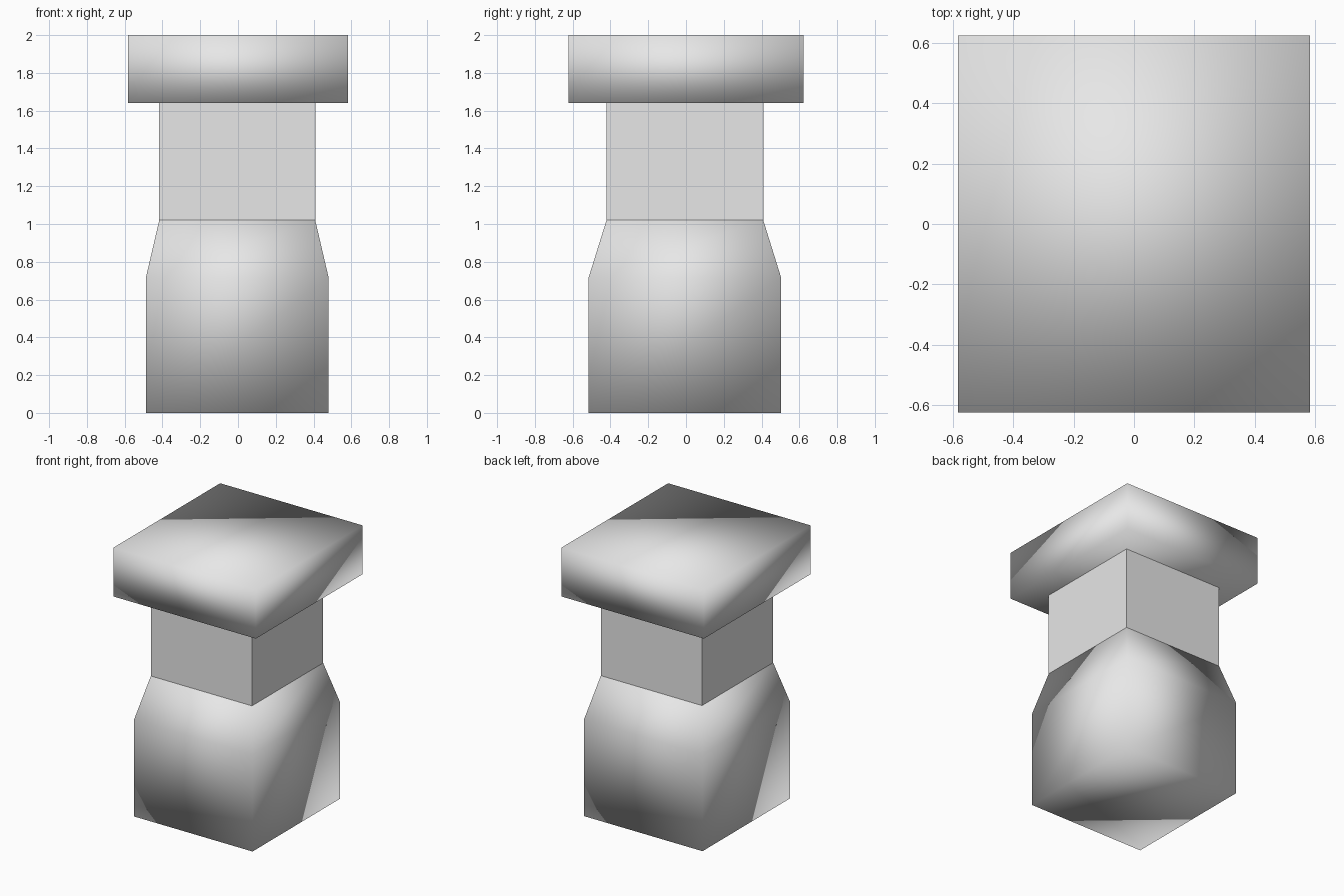
import bpy
import bmesh

cube = bpy.data.objects.get("Cube")
if cube:
    bpy.data.objects.remove(cube, do_unlink=True)

grey = bpy.data.materials.new("light_grey")
grey.use_nodes = True
colour = (0.8, 0.8, 0.8, 1)
grey.diffuse_color = colour
grey.node_tree.nodes["Principled BSDF"].inputs["Base Color"].default_value = colour


def block(name, levels, centre=(0, 0), smooth=False):
    """Closed rectangular stack; each level is (half width, half depth, z)."""
    bm = bmesh.new()
    rings = []
    for hx, hy, z in levels:
        corners = [(-1, -1), (1, -1), (1, 1), (-1, 1)]
        rings.append([bm.verts.new((centre[0] + sx * hx, centre[1] + sy * hy, z))
                      for sx, sy in corners])
    for low, high in zip(rings, rings[1:]):
        for i in range(4):
            j = (i + 1) % 4
            bm.faces.new((low[i], low[j], high[j], high[i]))
    bm.faces.new(rings[0][::-1])
    bm.faces.new(rings[-1])
    bmesh.ops.recalc_face_normals(bm, faces=bm.faces)
    for face in bm.faces:
        face.smooth = smooth
    mesh = bpy.data.meshes.new(name)
    bm.to_mesh(mesh)
    bm.free()
    mesh.materials.append(grey)
    obj = bpy.data.objects.new(name, mesh)
    bpy.context.collection.objects.link(obj)
    return obj


# The lower parts sit slightly off the centre of the cap
offset = (-0.004, -0.006)

# Base with shoulders tapering to the neck, normals blended over its corners
block("base", [(0.484, 0.51, 0), (0.484, 0.51, 0.715), (0.413, 0.415, 1.02)],
      offset, smooth=True)

# Plain flat-sided neck
block("neck", [(0.413, 0.415, 1.02), (0.413, 0.415, 1.64)], offset)

# Wide cap slab, normals blended over its corners
block("cap", [(0.582, 0.623, 1.64), (0.582, 0.623, 2)], smooth=True)
